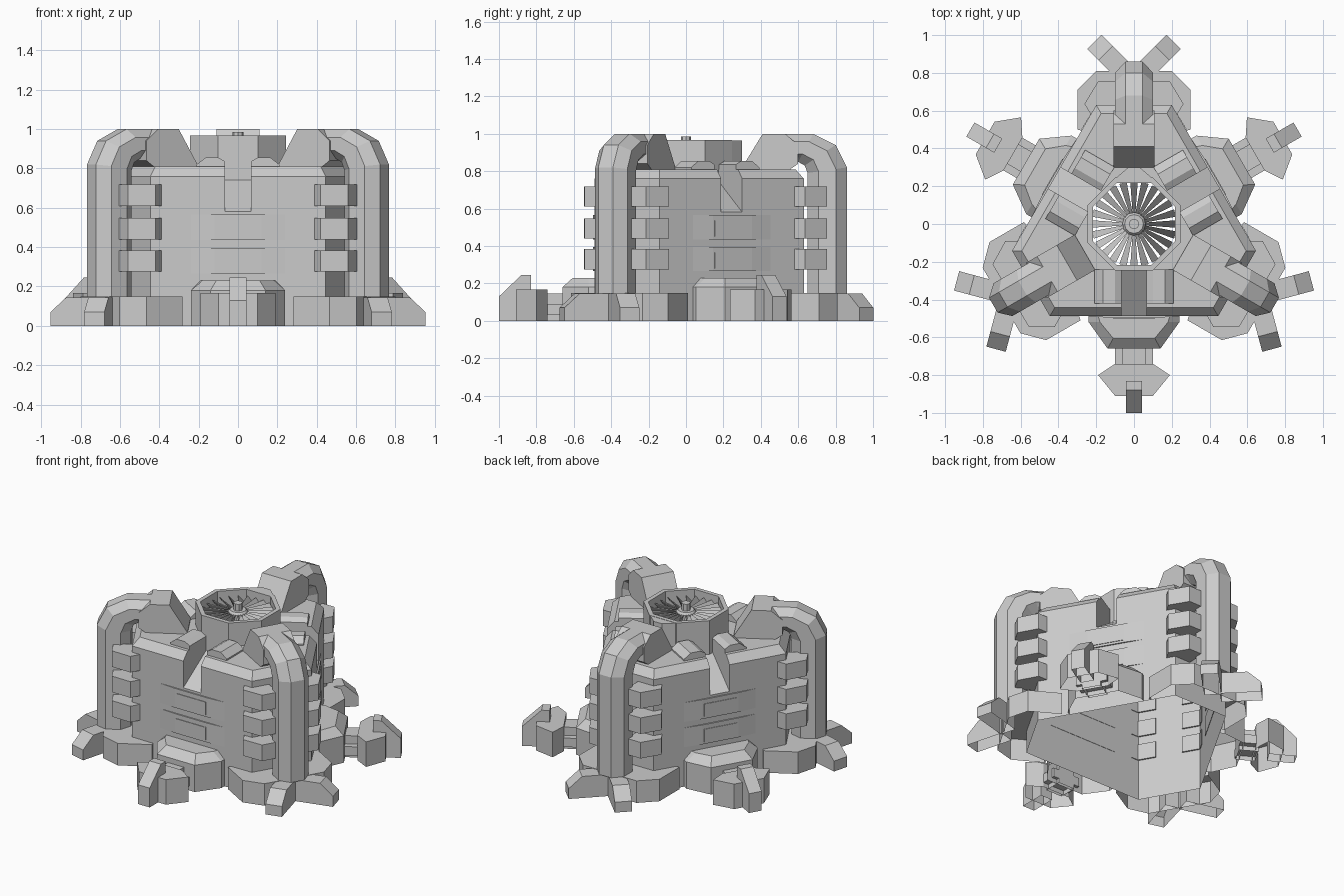
import bpy
import bmesh
from math import sin, cos, pi, radians
from mathutils import Matrix, Vector

if "Cube" in bpy.data.objects:
    bpy.data.objects.remove(bpy.data.objects["Cube"])

CORNERS = (0, 120, 240)      # outward direction is local +y, turned about z
FACES = (180, 300, 60)


def loft(name, rings, angle=0, keep_bottom=False):
    """Join equal-length rings of 3D points, cap the ends, leave the ground side open."""
    bm = bmesh.new()
    rot = Matrix.Rotation(radians(angle), 4, 'Z')
    vs = [[bm.verts.new(rot @ Vector(p)) for p in r] for r in rings]
    n = len(vs[0])
    for a, b in zip(vs, vs[1:]):
        for i in range(n):
            j = (i + 1) % n
            bm.faces.new((a[i], a[j], b[j], b[i]))
    bm.faces.new(vs[0])
    bm.faces.new(vs[-1])
    bmesh.ops.recalc_face_normals(bm, faces=bm.faces)
    if not keep_bottom:
        ground = [f for f in bm.faces if all(v.co.z < 0.001 for v in f.verts)]
        bmesh.ops.delete(bm, geom=ground, context='FACES')
    me = bpy.data.meshes.new(name)
    bm.to_mesh(me)
    bm.free()
    ob = bpy.data.objects.new(name, me)
    bpy.context.collection.objects.link(ob)
    return ob


def prism(name, poly, z0, z1, angle=0):
    return loft(name, [[(x, y, z) for x, y in poly] for z in (z0, z1)], angle)


def box(name, x0, x1, y0, y1, z0, z1, angle=0):
    return prism(name, [(x0, y0), (x1, y0), (x1, y1), (x0, y1)], z0, z1, angle)


def slab(name, prof, half, angle=0):
    """Side profile (outward, z) given a sideways thickness."""
    return loft(name, [[(s, r, z) for r, z in prof] for s in (-half, half)], angle)


def sym(half):
    """Mirror a half outline across x."""
    return half + [(-x, y) for x, y in reversed(half)]


def ngon(n, r, z, turn=0.0):
    return [(r * cos(2 * pi * i / n + turn), r * sin(2 * pi * i / n + turn), z) for i in range(n)]


def triangle(inset, z):
    """Blunted triangle outline of the hull."""
    pts = []
    for a in CORNERS:
        rot = Matrix.Rotation(radians(a), 4, 'Z')
        w, y = 0.2 - inset * 0.58, 0.63 - inset
        pts += [rot @ Vector((w, y, z)), rot @ Vector((-w, y, z))]
    return pts


R, T = 0.245 / cos(pi / 8), pi / 8      # fan housing octagon

# main hull with chamfered top, fan shaft and a sloped groove in each wall
hull = loft("hull", [triangle(0, 0), triangle(0, 0.76), triangle(0.045, 0.81)], 0, True)
cutters = [loft("shaft_cutter", [ngon(8, R - 0.02, 0.70, T), ngon(8, R - 0.02, 1.1, T)])]
for a in FACES:
    cutters.append(slab("groove_cutter", [(0.23, 0.75), (0.489, 0.58), (0.6, 0.507),
                                          (0.6, 1.0), (0.23, 1.0)], 0.065, a))
for c in cutters:
    c.hide_render = True
    m = hull.modifiers.new("cut", 'BOOLEAN')
    m.operation, m.solver, m.object = 'DIFFERENCE', 'EXACT', c
bpy.context.view_layer.update()
cut = bpy.data.meshes.new_from_object(hull.evaluated_get(bpy.context.evaluated_depsgraph_get()))
hull.modifiers.clear()
hull.data = cut
for c in cutters:
    bpy.data.objects.remove(c)
# the shell is open below and under the fan
bm = bmesh.new()
bm.from_mesh(cut)
bmesh.ops.delete(bm, geom=[f for f in bm.faces if abs(f.normal.z) > 0.95
                           and f.calc_center_median().z < 0.73], context='FACES')
bm.to_mesh(cut)
bm.free()

for k, a in enumerate(CORNERS):
    # corner platform wrapped around the hull corner
    prism(f"corner_platform_{k}", sym([(0.2, 0.63), (0.28, 0.495), (0.3, 0.5), (0.3, 0.71),
                                       (0.2, 0.81)]), 0, 0.148, a)

    for s in (-1, 1):
        # splayed toes with a sloped tip
        d, n = Vector((s * 0.707, 0.707)), Vector((0.707, -s * 0.707))
        o = Vector((s * 0.03, 0.785))
        rings = []
        for w in (-0.053, 0.053):
            rings.append([(*(o + d * t + n * w), z) for t, z in
                          ((0, 0), (0.253, 0), (0.253, 0.07), (0.17, 0.145), (0, 0.145))])
        loft(f"corner_toe_{k}_{s}", rings, a)

        # stacked clamp ribs beside the pipe
        plan = [(0.085, 0.62), (0.2, 0.62), (0.226, 0.575), (0.262, 0.636), (0.19, 0.755),
                (0.085, 0.755)]
        for j, z in enumerate((0.275, 0.44, 0.61)):
            prism(f"clamp_rib_{k}_{s}_{j}", [(s * x, y) for x, y in plan], z, z + 0.108, a)

    # bent pipe: outer and inner edge of each station
    stations = [((0.86, 0.146), (0.65, 0.146)), ((0.86, 0.82), (0.65, 0.79)),
                ((0.80, 0.94), (0.635, 0.83)), ((0.68, 1.0), (0.60, 0.85)),
                ((0.45, 1.0), (0.45, 0.85))]
    section = sym([(0.045, 1), (0.1, 0.72), (0.1, 0.28), (0.045, 0)])
    rings = []
    for (ro, zo), (ri, zi) in stations:
        rings.append([(x, ri + (ro - ri) * t, zi + (zo - zi) * t) for x, t in section])
    loft(f"corner_pipe_{k}", rings, a)

    # sloped block where the pipe meets the roof
    slab(f"pipe_head_{k}", [(0.30, 0.805), (0.30, 0.82), (0.41, 1.0), (0.53, 1.0),
                            (0.60, 0.94), (0.60, 0.84), (0.55, 0.805)], 0.108, a)

for k, a in enumerate(FACES):
    # trapezoid step at the foot of each wall
    low = sym([(0.24, 0.487), (0.24, 0.52), (0.14, 0.66)])
    top = sym([(0.19, 0.487), (0.18, 0.52), (0.11, 0.605)])
    loft(f"wall_step_{k}", [[(x, y, z) for x, y in p] for p, z in
                            ((low, 0), (low, 0.18), (top, 0.23))], a)

    # outrigger: connector, foot block and claw
    box(f"foot_connector_{k}", -0.1, 0.1, 0.64, 0.76, 0.03, 0.09, a)
    box(f"foot_link_{k}", -0.06, 0.06, 0.64, 0.76, 0.0, 0.145, a)
    prism(f"foot_block_{k}", sym([(0.1, 0.74), (0.19, 0.80), (0.1, 0.91)]), 0, 0.168, a)
    slab(f"foot_claw_{k}", [(0.83, 0), (1.0, 0), (1.0, 0.13), (0.88, 0.245), (0.83, 0.245)],
         0.043, a)

    # wall bands fading into the wall at both ends, with raised plates
    for j, z in enumerate((0.265, 0.435)):
        prism(f"wall_band_{k}_{j}", sym([(0.27, 0.486), (0.12, 0.497)]), z, z + 0.13, a)
        box(f"wall_plate_{k}_{j}", -0.11, 0.11, 0.487, 0.501, z + 0.015, z + 0.1, a)

    # humps beside the groove
    for s in (-1, 1):
        prof = [(0.065, 0.80), (0.065, 0.835), (0.1, 0.855), (0.165, 0.855), (0.21, 0.82),
                (0.21, 0.80)]
        loft(f"roof_hump_{k}_{s}", [[(s * x, r, z) for x, z in prof] for r in (0.24, 0.42)], a)

# octagonal fan housing: open-ended ring wall
housing = loft("fan_housing", [ngon(8, R, 0.74, T), ngon(8, R, 0.967, T),
                               ngon(8, R - 0.03, 0.967, T), ngon(8, R - 0.03, 0.74, T)])
bm = bmesh.new()
bm.from_mesh(housing.data)
bmesh.ops.delete(bm, geom=[f for f in bm.faces if len(f.verts) == 8], context='FACES')
bm.to_mesh(housing.data)
bm.free()
prism("housing_back_rib", sym([(0.1, 0.24), (0.03, 0.3)]), 0.8, 0.965)

# fan hub and pitched blades
loft("fan_hub", [ngon(12, 0.062, 0.88), ngon(12, 0.062, 0.925), ngon(12, 0.05, 0.94)])
loft("fan_cap", [ngon(8, 0.028, 0.93), ngon(8, 0.028, 0.985)])
for i in range(24):
    rings = [[(-w, r, 0.93), (w, r, 0.885), (w, r, 0.88), (-w, r, 0.925)]
             for r, w in ((0.05, 0.007), (0.225, 0.02))]
    loft(f"fan_blade_{i}", rings, i * 15)
